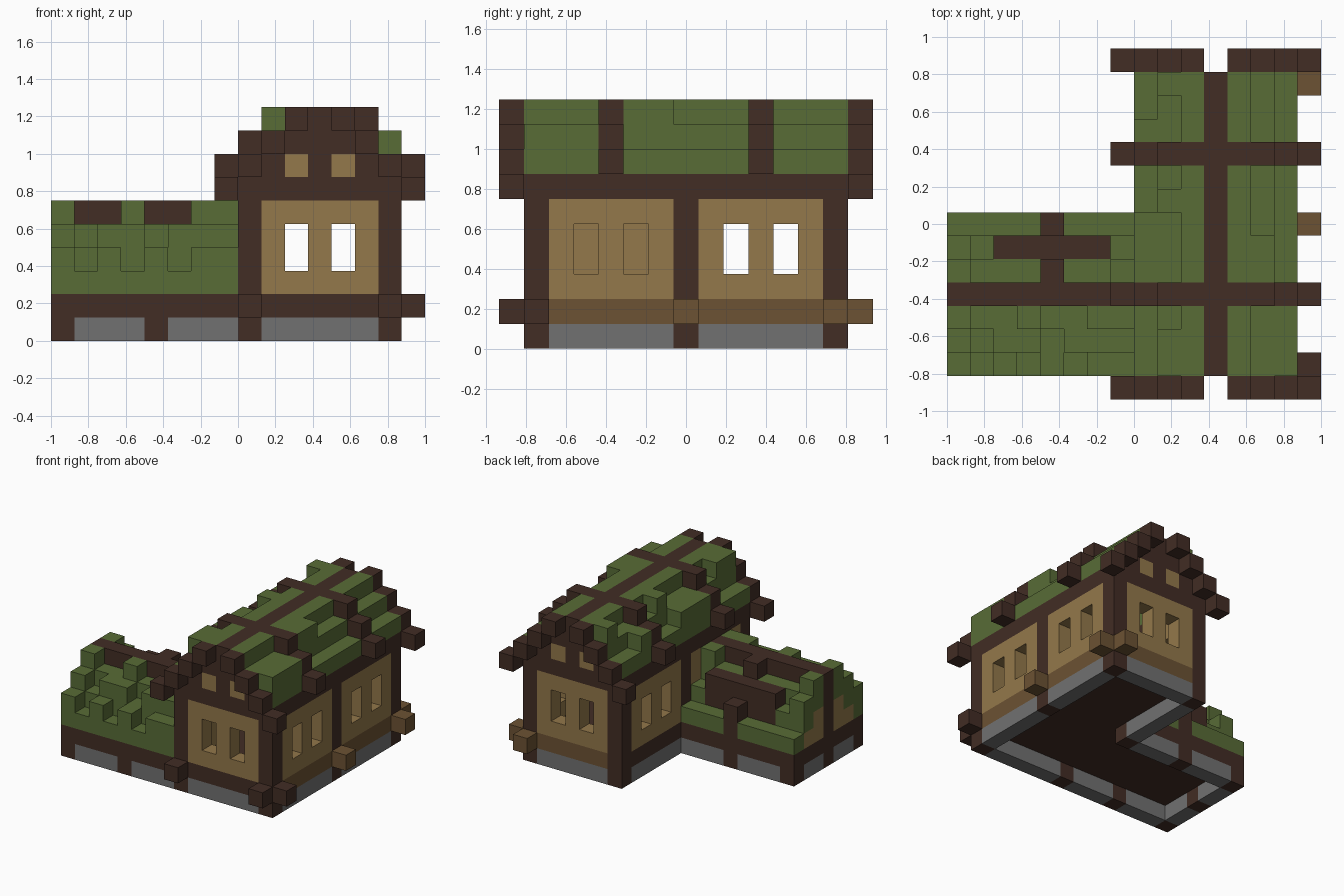
import bpy, bmesh
from mathutils import Vector

if "Cube" in bpy.data.objects:
    bpy.data.objects.remove(bpy.data.objects["Cube"], do_unlink=True)

U = 0.125
ORIGIN = Vector((-1, -0.9375, 0))
COLOURS = {
    "dark_timber": (0.054, 0.026, 0.018),
    "light_timber": (0.150, 0.084, 0.033),
    "plaster": (0.292, 0.188, 0.069),
    "moss": (0.098, 0.150, 0.037),
    "stone": (0.165, 0.165, 0.165),
}
cells = {}


def span(v):
    return range(v, v + 1) if isinstance(v, int) else range(v[0], v[1] + 1)


def fill(part, colour, x, y, z):
    """Fill a block of cells; each of x, y, z is one cell or (first, last)."""
    for i in span(x):
        for j in span(y):
            for k in span(z):
                cells[i, j, k] = (part, colour)


def clear(x, y, z):
    for i in span(x):
        for j in span(y):
            for k in span(z):
                cells.pop((i, j, k), None)


# Stone footing: an L-shaped ring, and the timber floor above it
fill("footing", "stone", (0, 14), (1, 7), 0)
fill("footing", "stone", (8, 14), (1, 13), 0)
clear((1, 13), (2, 6), 0)
clear((9, 13), (2, 12), 0)
fill("floor", "dark_timber", (0, 14), (1, 7), 1)
fill("floor", "dark_timber", (8, 14), (1, 13), 1)

# Pale sill on the right and back
fill("sill", "light_timber", 14, (2, 13), 1)
fill("sill", "light_timber", (9, 14), 13, 1)

# House walls, hollow, with window holes
fill("house_walls", "plaster", (8, 14), (1, 13), (2, 5))
clear((9, 13), (2, 12), (2, 5))
for i in (10, 12):
    for j in (1, 13):
        clear(i, j, (3, 4))
for j in (3, 5, 9, 11):
    clear(14, j, (3, 4))
for j in (9, 11):
    clear(8, j, (3, 4))

# Wall plate
fill("wall_plate", "dark_timber", (8, 14), (1, 13), 6)
clear((9, 13), (2, 12), 6)

# Posts
for i in (8, 14):
    for j in (1, 7, 13):
        fill("posts", "dark_timber", i, j, 0)
        fill("posts", "dark_timber", i, j, (2, 5))
for i, j in ((0, 1), (4, 1), (0, 4), (0, 7), (4, 7)):
    fill("posts", "dark_timber", i, j, 0)

# Projecting beam ends
for i, j in ((8, 0), (14, 0), (15, 1)):
    fill("front_beam_ends", "dark_timber", i, j, 1)
for i, j in ((15, 7), (15, 13), (14, 14)):
    fill("rear_beam_ends", "light_timber", i, j, 1)

# Gable walls
for j in (1, 13):
    fill("gables", "dark_timber", (9, 13), j, 7)
    fill("gables", "dark_timber", (10, 12), j, 8)
    for i in (10, 12):
        fill("gable_panels", "plaster", i, j, 7)

# House roof: mossy steps, barge boards and raised rafters, mirrored on the ridge
for step in range(1, 4):
    for i in (11 - step, 11 + step):
        fill("house_roof", "moss", i, (1, 13), 10 - step)
for step in range(1, 5):
    for i in (11 - step, 11 + step):
        for j in (0, 14):
            fill("barge_boards", "dark_timber", i, j, 10 - step)
        for j in (4, 10):
            fill("rafters", "dark_timber", i, j, (max(7, 10 - step), min(9, 11 - step)))
fill("ridge", "dark_timber", 11, (1, 13), 9)

# Thicker moss patches on the house roof
for x, y, z in ((14, (1, 3), 8), (13, (5, 6), 9), (9, (1, 2), 9), (8, (5, 7), 8),
                (9, 8, 9), (8, 11, 8), (9, 13, 9)):
    fill("house_moss", "moss", x, y, z)

# Wing end wall
fill("wing_end", "plaster", 0, (2, 6), 2)
fill("wing_end", "plaster", 0, (3, 5), 3)
fill("wing_post", "dark_timber", 0, 4, (2, 4))

# Wing roof steps and ridge
for step in range(1, 4):
    for j in (4 - step, 4 + step):
        fill("wing_roof", "moss", (0, 7), j, 5 - step)
fill("wing_ridge", "dark_timber", (0, 7), 4, 5)

# Thicker moss patches on the wing's front slope
for row, columns in ((1, (0, 2, 4, 6, 7)), (2, (0, 2, 3, 5, 6, 7)), (3, (0, 3, 6, 7))):
    for i in columns:
        fill("wing_moss", "moss", i, row, row + 2)
fill("wing_moss", "moss", 0, 5, 5)
fill("wing_moss", "moss", 0, 6, 4)
fill("wing_moss", "moss", 7, 5, 5)

# Bare timbers on the wing's back slope
for j in (5, 6, 7):
    fill("wing_rafter", "dark_timber", 4, j, (9 - j, 10 - j))
fill("wing_purlin", "dark_timber", (2, 6), 6, (3, 4))

# Materials
materials = {}
for name, rgb in COLOURS.items():
    mat = bpy.data.materials.new(name)
    mat.use_nodes = True
    mat.diffuse_color = (*rgb, 1)
    shader = mat.node_tree.nodes["Principled BSDF"]
    shader.inputs["Base Color"].default_value = (*rgb, 1)
    shader.inputs["Roughness"].default_value = 0.9
    materials[name] = mat

# One object per part, made of the exposed cell sides only
AXES = [Vector(a) for a in ((1, 0, 0), (0, 1, 0), (0, 0, 1))]
for part, colour in dict.fromkeys(cells.values()):
    bm = bmesh.new()
    for cell, value in cells.items():
        if value != (part, colour):
            continue
        for a in range(3):
            for sign in (-1, 1):
                normal = AXES[a] * sign
                side = Vector(cell) + normal
                if tuple(int(c) for c in side) in cells:
                    continue
                u, v = AXES[(a + 1) % 3] / 2, AXES[(a + 2) % 3] / 2
                mid = Vector(cell) + Vector((0.5, 0.5, 0.5)) + normal / 2
                corners = [mid - u - v, mid + u - v, mid + u + v, mid - u + v]
                if sign < 0:
                    corners.reverse()
                bm.faces.new([bm.verts.new(ORIGIN + c * U) for c in corners])
    bmesh.ops.remove_doubles(bm, verts=bm.verts, dist=0.001)
    bmesh.ops.dissolve_limit(bm, angle_limit=0.01, verts=bm.verts, edges=bm.edges)
    mesh = bpy.data.meshes.new(part)
    bm.to_mesh(mesh)
    bm.free()
    mesh.materials.append(materials[colour])
    bpy.context.collection.objects.link(bpy.data.objects.new(part, mesh))
